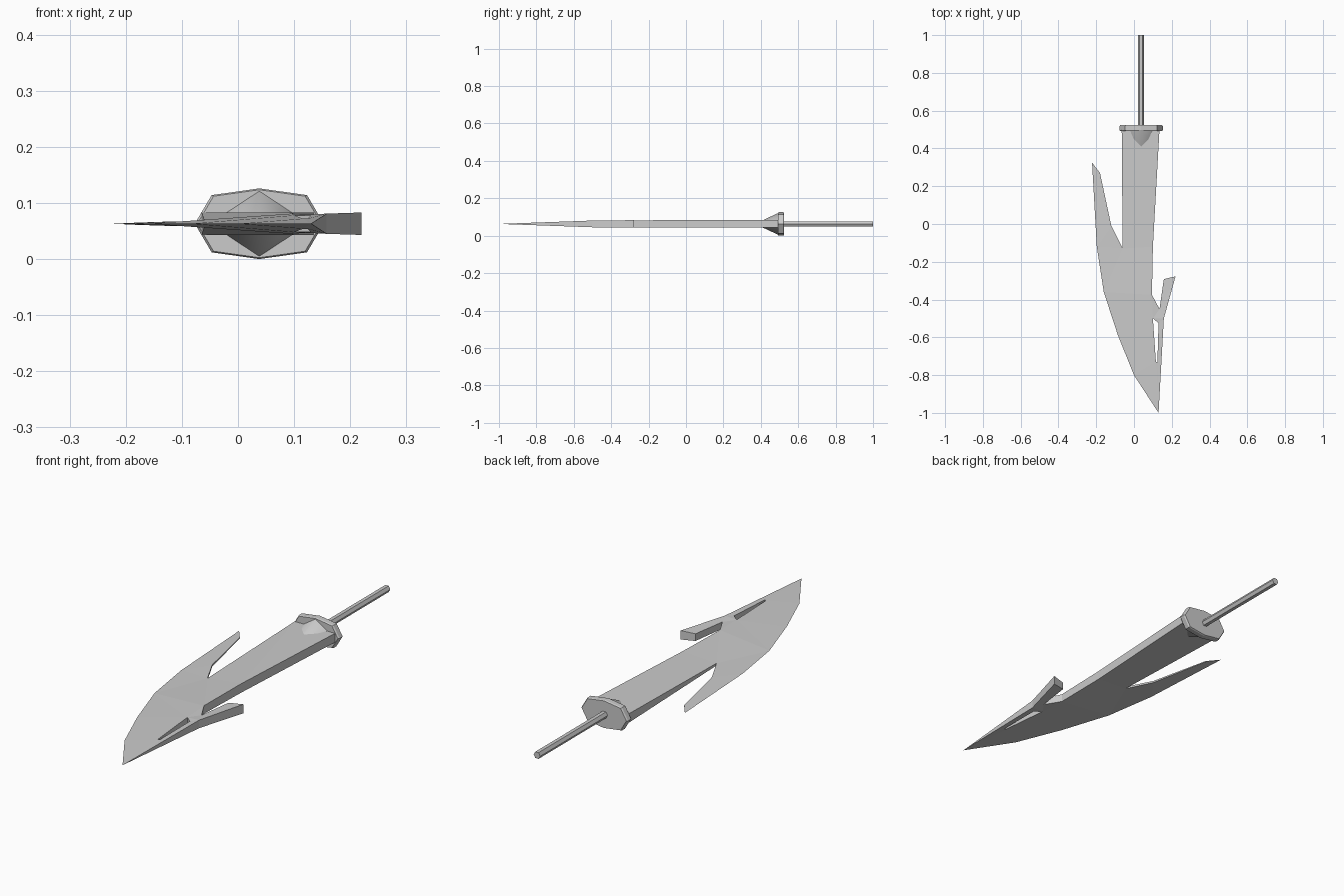
import bpy, bmesh, math
from mathutils import Vector

if "Cube" in bpy.data.objects:
    bpy.data.objects.remove(bpy.data.objects["Cube"])

ZC = 0.063   # mid plane of the sword
XC = 0.038   # centre line of the grip and guard

steel = bpy.data.materials.new("grey_steel")
steel.use_nodes = True
GREY = (0.6, 0.6, 0.6, 1)
steel.diffuse_color = GREY
steel.node_tree.nodes["Principled BSDF"].inputs["Base Color"].default_value = GREY


def finish(name, bm):
    bmesh.ops.recalc_face_normals(bm, faces=bm.faces[:])
    mesh = bpy.data.meshes.new(name)
    bm.to_mesh(mesh)
    bm.free()
    mesh.materials.append(steel)
    ob = bpy.data.objects.new(name, mesh)
    bpy.context.collection.objects.link(ob)
    return ob


def loft(name, rings):
    """Skin closed rings of equal length and cap both ends."""
    bm = bmesh.new()
    vs = [[bm.verts.new(p) for p in r] for r in rings]
    n = len(vs[0])
    for a, b in zip(vs, vs[1:]):
        for i in range(n):
            j = (i + 1) % n
            bm.faces.new((a[i], a[j], b[j], b[i]))
    bm.faces.new(vs[0])
    bm.faces.new(vs[-1])
    return finish(name, bm)


# Blade: outline points as (x, y, half thickness), zero on the cutting edge
outline = [
    (0.13, -1.0, 0), (0.0, -0.80, 0), (-0.085, -0.59, 0), (-0.16, -0.36, 0),
    (-0.197, -0.12, 0), (-0.222, 0.325, 0), (-0.18, 0.27, 0.002),
    (-0.12, -0.01, 0.004), (-0.06, -0.13, 0.005), (-0.065, 0.5, 0.02),
    (0.135, 0.5, 0.02), (0.10, -0.12, 0.02), (0.095, -0.375, 0.018),
    (0.135, -0.45, 0.015), (0.158, -0.292, 0.016), (0.22, -0.277, 0.02),
    (0.158, -0.5, 0.018)]
slot = [(0.10, -0.50, 0.015), (0.13, -0.525, 0.015),
        (0.124, -0.73, 0.009), (0.116, -0.73, 0.009)]

flat = bmesh.new()
half = []
edges = []
for loop in (outline, slot):
    vs = [flat.verts.new((x, y, 0)) for x, y, h in loop]
    half += [h for x, y, h in loop]
    edges += [flat.edges.new((vs[i - 1], vs[i])) for i in range(len(vs))]
flat.verts.index_update()
bmesh.ops.triangle_fill(flat, edges=edges, use_beauty=True)
flat.verts.index_update()

bm = bmesh.new()
top, low = [], []
for v, h in zip(flat.verts, half):
    top.append(bm.verts.new((v.co.x, v.co.y, ZC + h)))
    low.append(bm.verts.new((v.co.x, v.co.y, ZC - h)) if h else top[-1])
for f in flat.faces:
    ids = [v.index for v in f.verts]
    bm.faces.new([top[i] for i in ids])
    if any(half[i] for i in ids):
        bm.faces.new([low[i] for i in reversed(ids)])
for e in flat.edges:
    if len(e.link_faces) == 1:
        a, b = (v.index for v in e.verts)
        rim = list(dict.fromkeys((top[a], top[b], low[b], low[a])))
        if len(rim) > 2:
            bm.faces.new(rim)
flat.free()
finish("blade", bm)

# Guard: eight-sided plate with a bevelled rim
shape = [(-0.115, 0), (-0.085, 0.051), (0, 0.063), (0.085, 0.051),
         (0.115, 0), (0.085, -0.051), (0, -0.063), (-0.085, -0.051)]
loft("guard", [[(XC + x * s, y, ZC + z * s) for x, z in shape]
               for y, s in ((0.492, 0.96), (0.498, 1), (0.518, 1), (0.524, 0.96))])

# Spurs: half cones running from the guard down onto each blade face
foot = [(-0.06, 0.495), (-0.04, 0.45), (0, 0.41), (0.04, 0.45), (0.06, 0.495)]
for name, side in (("upper_spur", 1), ("lower_spur", -1)):
    bm = bmesh.new()
    apex = bm.verts.new((XC, 0.495, ZC + side * 0.059))
    base = [bm.verts.new((XC + x, y, ZC + side * 0.0195)) for x, y in foot]
    for a, b in zip(base, base[1:] + base[:1]):
        bm.faces.new((a, b, apex))
    bm.faces.new(base)
    ob = finish(name, bm)
    bpy.ops.object.select_all(action="DESELECT")
    ob.select_set(True)
    bpy.context.view_layer.objects.active = ob
    bpy.ops.object.shade_smooth_by_angle(angle=math.radians(50))

# Grip: thin six-sided rod
loft("grip", [[(XC - 0.002 + 0.016 * math.cos(k * math.pi / 3), y,
                ZC + 0.016 * math.sin(k * math.pi / 3)) for k in range(6)]
              for y in (0.52, 1.0)])
